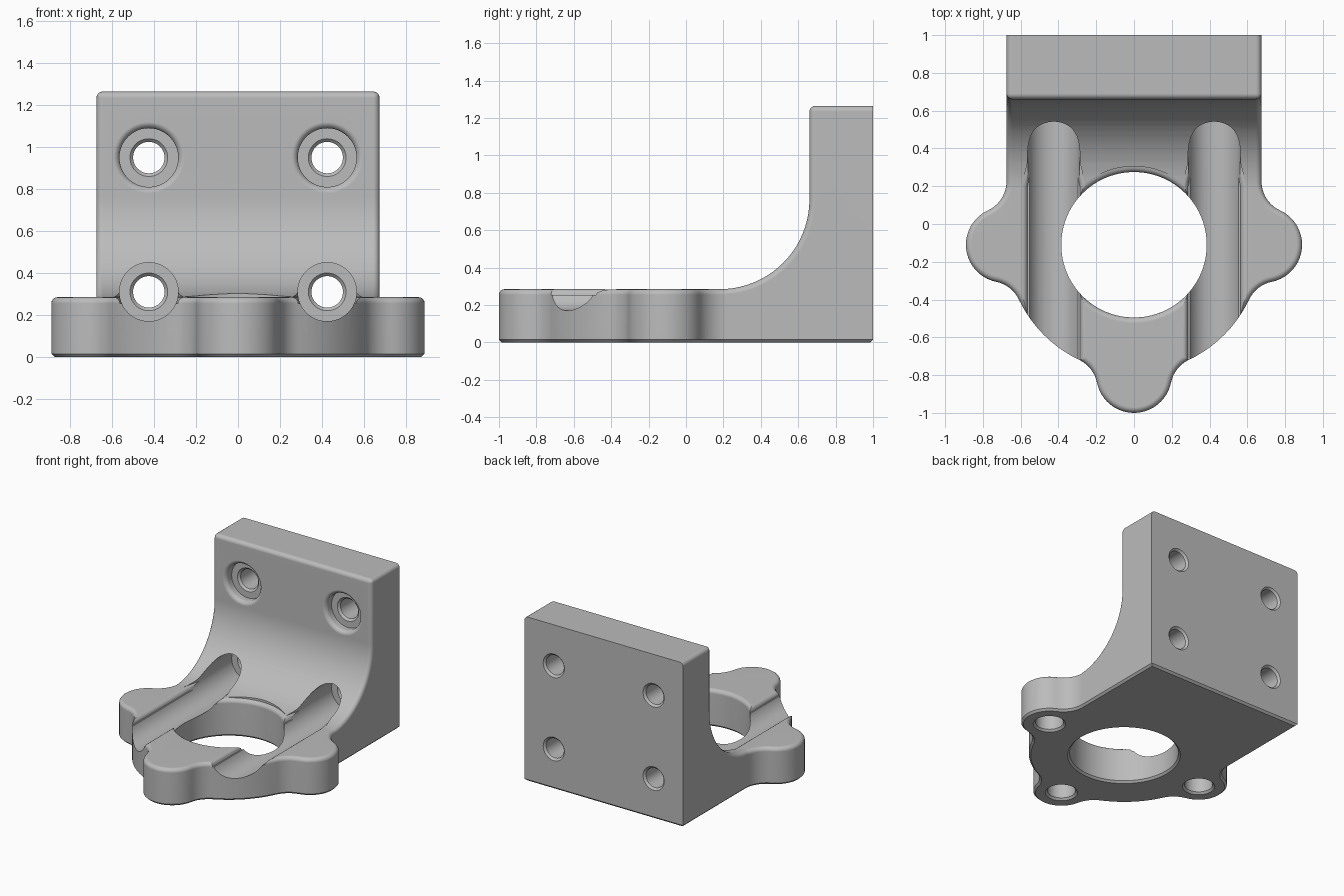
import bpy, bmesh, math
from mathutils import Vector, Matrix

if "Cube" in bpy.data.objects:
    bpy.data.objects.remove(bpy.data.objects["Cube"])

HALF_W, PLATE_TOP, TOP = 0.675, 0.285, 1.265
WALL_FRONT, SWEEP = 0.66, 0.48
LOBE_DIST, LOBE_R, BLEND = 0.69, 0.2, 0.17
LIP = 0.03
CENTRE = Vector((0, -0.11))

grey = bpy.data.materials.new("plain grey")
grey.use_nodes = True
grey.diffuse_color = (0.5, 0.5, 0.5, 1)
grey.node_tree.nodes["Principled BSDF"].inputs["Base Color"].default_value = (0.5, 0.5, 0.5, 1)


def make(name, bm):
    bmesh.ops.recalc_face_normals(bm, faces=bm.faces[:])
    mesh = bpy.data.meshes.new(name)
    bm.to_mesh(mesh)
    bm.free()
    mesh.materials.append(grey)
    ob = bpy.data.objects.new(name, mesh)
    bpy.context.collection.objects.link(ob)
    return ob


def skin(rings):
    """Closed solid through rings of equal point count."""
    bm = bmesh.new()
    rows = [[bm.verts.new(p) for p in ring] for ring in rings]
    n = len(rows[0])
    for a, b in zip(rows, rows[1:]):
        for i in range(n):
            j = (i + 1) % n
            bm.faces.new((a[i], a[j], b[j], b[i]))
    bm.faces.new(rows[0])
    bm.faces.new(rows[-1])
    bmesh.ops.recalc_face_normals(bm, faces=bm.faces[:])
    return bm


def bevel(bm, test, size, segments):
    edges = [e for e in bm.edges if test(e.verts[0].co, e.verts[1].co)]
    bmesh.ops.bevel(bm, geom=edges, offset=size, offset_type='OFFSET',
                    segments=segments, profile=0.5, affect='EDGES')


def lathe(name, profile, loc, along_y=False, n=48):
    rings = [[(r * math.cos(2 * math.pi * i / n), r * math.sin(2 * math.pi * i / n), h)
              for i in range(n)] for r, h in profile]
    bm = skin(rings)
    if along_y:
        bm.transform(Matrix.Rotation(-math.pi / 2, 4, 'X'))
    bm.transform(Matrix.Translation(loc))
    return make(name, bm)


def arc(c, r, start, end, n):
    """Points about c from the direction of start to that of end, the short way."""
    a = math.atan2(start.y - c.y, start.x - c.x)
    b = math.atan2(end.y - c.y, end.x - c.x)
    sweep = (b - a + math.pi) % (2 * math.pi) - math.pi
    return [c + r * Vector((math.cos(a + sweep * i / n), math.sin(a + sweep * i / n)))
            for i in range(n + 1)]


def boolean(ob, tool, operation):
    mod = ob.modifiers.new(operation, 'BOOLEAN')
    mod.operation, mod.solver, mod.object = operation, 'EXACT', tool
    bpy.context.view_layer.objects.active = ob
    bpy.ops.object.modifier_apply(modifier=mod.name)
    bpy.data.objects.remove(tool)


# Plate outline: round body, three lobes and hollow blends
front_lobe = CENTRE + Vector((0, -LOBE_DIST))
side_lobe = CENTRE + Vector((LOBE_DIST, 0))
a, b = HALF_W + BLEND, LOBE_R + BLEND
th = math.acos((a * a + LOBE_DIST ** 2 - b * b) / (2 * a * LOBE_DIST))
f1 = CENTRE + a * Vector((math.sin(th), -math.cos(th)))
f2 = CENTRE + a * Vector((math.cos(th), -math.sin(th)))
f3 = Vector((a, CENTRE.y + math.sqrt(b * b - (a - LOBE_DIST) ** 2)))
half = arc(front_lobe, LOBE_R, front_lobe - Vector((0, 1)), f1, 12)
half += arc(f1, BLEND, front_lobe, CENTRE, 8)[1:]
half += arc(CENTRE, HALF_W, f1, f2, 10)[1:]
half += arc(f2, BLEND, CENTRE, side_lobe, 8)[1:]
half += arc(side_lobe, LOBE_R, f2, f3, 20)[1:]
half += arc(f3, BLEND, side_lobe, f3 - Vector((1, 0)), 10)[1:]
half.append(Vector((HALF_W, 1)))
outline = half + [Vector((-p.x, p.y)) for p in reversed(half[1:])]

bm = skin([[(p.x, p.y, z) for p in outline] for z in (0, PLATE_TOP)])
bevel(bm, lambda p, q: min(p.z, q.z) > PLATE_TOP - 0.001, LIP, 4)
bevel(bm, lambda p, q: max(p.z, q.z) < 0.001, 0.015, 1)
bracket = make("bracket", bm)

# Upright wall with its hollow sweep into the plate
y0, zc = WALL_FRONT - SWEEP, PLATE_TOP + SWEEP
profile = [(1, 0.15), (y0, 0.15)]
profile += [(y0 + SWEEP * math.sin(t), zc - SWEEP * math.cos(t))
            for t in (math.pi / 2 * i / 20 for i in range(21))]
profile += [(WALL_FRONT, TOP), (1, TOP)]
bm = skin([[(x, y, z) for y, z in profile] for x in (-HALF_W, HALF_W)])


def rounded(p, q):
    if abs(p.x - q.x) > 0.1:
        return min(p.z, q.z) > TOP - 0.001 and p.y < 0.9
    return min(p.z, q.z) > 0.2 and min(p.y, q.y) < 0.99


bevel(bm, rounded, LIP, 4)
boolean(bracket, make("upright", bm), 'UNION')

# Large central bore, eased at the top and chamfered below
R = 0.385
ease = [(R + LIP * (1 - math.cos(t)), PLATE_TOP - LIP + LIP * math.sin(t))
        for t in (math.pi / 2 * i / 4 for i in range(5))]
bore = [(R + 0.03, -0.015), (R, 0.015)] + ease + [(R + LIP, 0.5)]
boolean(bracket, lathe("bore_cutter", bore, (0, CENTRE.y, 0), n=96), 'DIFFERENCE')

# Blind holes under the lobes
for p in (front_lobe, side_lobe, Vector((-side_lobe.x, side_lobe.y))):
    blind = [(0.13, -0.015), (0.1, 0.015), (0.1, 0.2)]
    boolean(bracket, lathe("blind_cutter", blind, (p.x, p.y, 0)), 'DIFFERENCE')

# Counterbored screw holes; the lower pair run forward as open channels
SEAT = 0.73
shank = [(0.14, SEAT), (0.09, SEAT), (0.075, SEAT + 0.015), (0.075, 0.985), (0.105, 1.015)]
upper = [(0.17, 0.55), (0.17, WALL_FRONT), (0.153, 0.668), (0.143, 0.68), (0.14, 0.69)] + shank
lower = [(0.14, -1.2)] + shank
for x in (-0.425, 0.425):
    boolean(bracket, lathe("screw_cutter", upper, (x, 0, 0.95), True), 'DIFFERENCE')
    boolean(bracket, lathe("channel_cutter", lower, (x, 0, 0.31), True), 'DIFFERENCE')
    # Eased channel rims, tapering out where the sweep begins
    rim = [(0.138 + LIP * (1 - math.cos(t)), PLATE_TOP - LIP + LIP * math.sin(t))
           for t in (math.pi / 2 * i / 4 for i in range(5))]
    rim = [(0.12, PLATE_TOP - LIP)] + rim + [(0.138 + LIP, 0.36)]
    rim += [(-u, z) for u, z in reversed(rim)]
    rings = [[(x + u * s, y, z) for u, z in rim]
             for y, s in ((-1.2, 1), (0.2, 1), (0.36, 0.78))]
    boolean(bracket, make("rim_cutter", skin(rings)), 'DIFFERENCE')

# Smooth curved walls, crisp corners
bpy.ops.object.select_all(action='DESELECT')
bracket.select_set(True)
bpy.context.view_layer.objects.active = bracket
bpy.ops.object.shade_smooth_by_angle(angle=math.radians(35))
weighted = bracket.modifiers.new("even_normals", 'WEIGHTED_NORMAL')
weighted.keep_sharp = True
